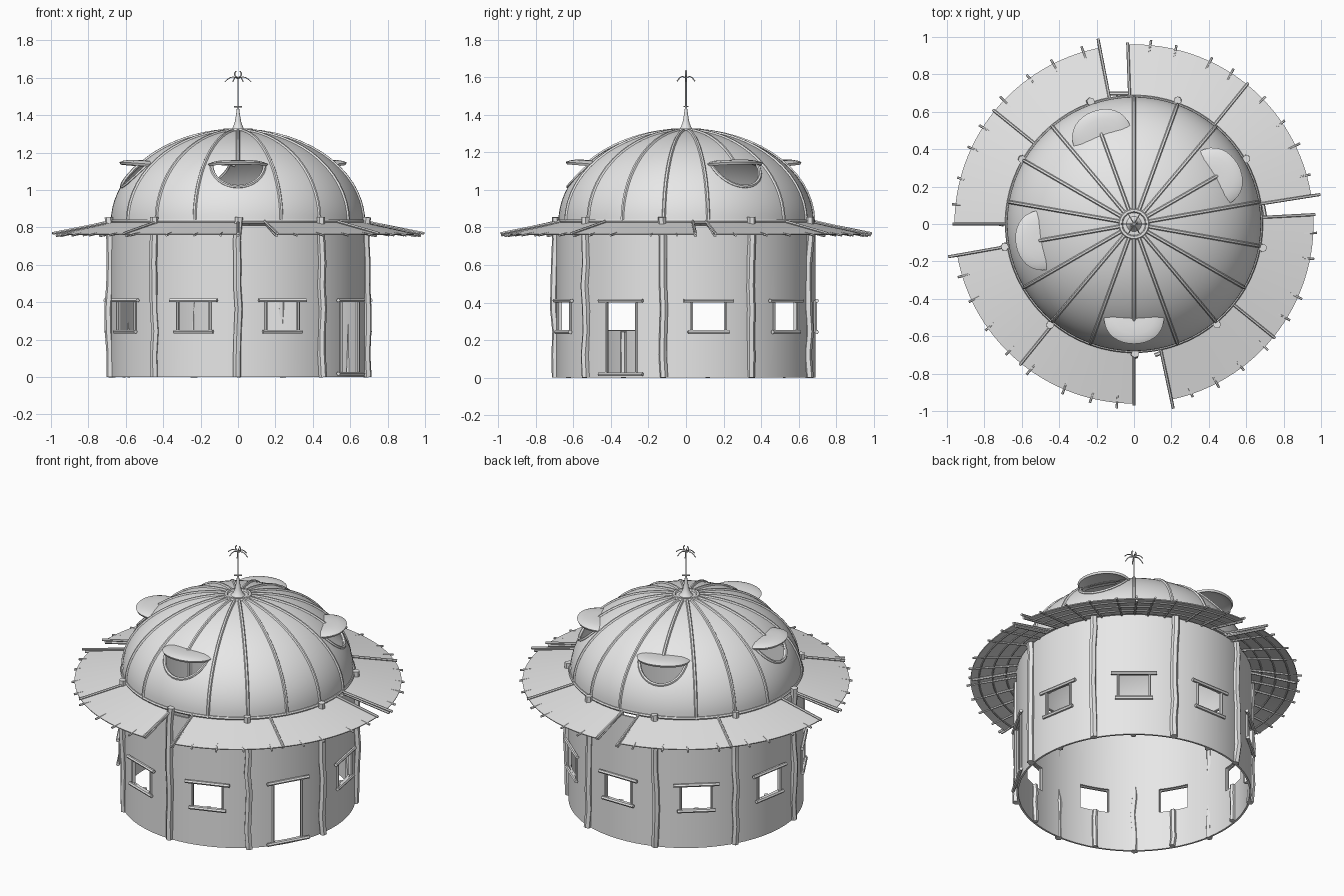
import bpy, bmesh, math, random
from math import sin, cos, radians, pi, sqrt
from mathutils import Vector, Matrix

random.seed(4)
if "Cube" in bpy.data.objects:
    bpy.data.objects.remove(bpy.data.objects["Cube"], do_unlink=True)

clay = bpy.data.materials.new("pale_grey")
clay.use_nodes = True
clay.diffuse_color = (0.8, 0.8, 0.8, 1)
clay.node_tree.nodes["Principled BSDF"].inputs["Base Color"].default_value = (0.8, 0.8, 0.8, 1)

WALL_R, BASE_Z, DOME_R, DOME_H = 0.69, 0.83, 0.68, 0.49
POSTS = [-90 + 40 * i for i in range(9)]
BAYS = [a + 20 for a in POSTS]
DOOR = -30
DORMERS = (-90, 30, 110, 190)


def polar(a, r, z, side=0.0):
    """Point at angle a, distance r outward and side along the tangent."""
    a = radians(a)
    return Vector((r * cos(a) - side * sin(a), r * sin(a) + side * cos(a), z))


def finish(obj, angle=40):
    if not obj.data.materials:
        obj.data.materials.append(clay)
    bpy.ops.object.select_all(action='DESELECT')
    obj.select_set(True)
    bpy.context.view_layer.objects.active = obj
    bpy.ops.object.convert(target='MESH')
    bpy.ops.object.shade_smooth_by_angle(angle=radians(angle))
    return obj


def tubes(name, paths, radius, sides=8, closed=False):
    """Round sticks along point paths, all in one object."""
    cu = bpy.data.curves.new(name, 'CURVE')
    cu.dimensions = '3D'
    cu.bevel_depth = radius
    cu.bevel_resolution = max(0, sides // 4 - 1) if sides > 4 else 0
    cu.use_fill_caps = True
    for path in paths:
        sp = cu.splines.new('POLY')
        sp.points.add(len(path) - 1)
        sp.use_cyclic_u = closed
        for p, co in zip(sp.points, path):
            p.co = (*co, 1)
    obj = bpy.data.objects.new(name, cu)
    bpy.context.collection.objects.link(obj)
    return finish(obj)


def grid(name, rows, thick=0, closed=False, keep=lambda i, j: True, cutters=()):
    """Surface through rows of points, optionally thickened and cut."""
    bm = bmesh.new()
    vs = [[bm.verts.new(p) for p in row] for row in rows]
    n = len(rows[0])
    for i in range(len(rows) - 1):
        for j in range(n if closed else n - 1):
            if keep(i, j):
                k = (j + 1) % n
                bm.faces.new((vs[i][j], vs[i][k], vs[i + 1][k], vs[i + 1][j]))
    bmesh.ops.remove_doubles(bm, verts=bm.verts, dist=1e-5)
    loose = [v for v in bm.verts if not v.link_faces]
    bmesh.ops.delete(bm, geom=loose, context='VERTS')
    me = bpy.data.meshes.new(name)
    bm.to_mesh(me)
    bm.free()
    obj = bpy.data.objects.new(name, me)
    bpy.context.collection.objects.link(obj)
    if thick:
        mod = obj.modifiers.new("thickness", 'SOLIDIFY')
        mod.thickness, mod.offset = thick, -1
    for c in cutters:
        mod = obj.modifiers.new("cut", 'BOOLEAN')
        mod.operation, mod.object, mod.solver = 'DIFFERENCE', c, 'EXACT'
    return finish(obj)


def ring(r, z, n=72):
    return [polar(360 * i / n, r, z) for i in range(n)]


def dome_r(z):
    return DOME_R * sqrt(max(0, 1 - ((z - BASE_Z) / DOME_H) ** 2))


def wobble(a, r, z0, z1, n=7, amt=0.007):
    return [polar(a, r + random.uniform(-amt, amt), z0 + (z1 - z0) * i / n,
                  random.uniform(-amt, amt)) for i in range(n + 1)]


# Round wall with door and window openings
STEP, LEVELS = 2.5, (0, 0.025, 0.25, 0.405, 0.81)


def wall_keep(i, j):
    mid = (j + 0.5) * STEP
    for a in BAYS:
        if abs((mid - a + 180) % 360 - 180) < 7.5:
            return not (i == 2 or (a == DOOR and i == 1))
    return True


grid("wall", [[polar(j * STEP, WALL_R, z) for j in range(144)] for z in LEVELS],
     0.012, True, wall_keep)

# Rough posts, and short props inside under the windows
tubes("wall_posts", [wobble(a, 0.697, 0, 0.855) for a in POSTS], 0.022)
tubes("window_props", [wobble(a, 0.668, 0, 0.245, 4, 0.004) for a in BAYS if a != DOOR], 0.017)

# Door and window frames
beams, jambs = [], []
for a in BAYS:
    low = 0.018 if a == DOOR else 0.243
    for z, half in ((0.41, 0.135), (low, 0.135 if a == DOOR else 0.112)):
        beams.append([polar(a, 0.697, z, -half), polar(a, 0.697, z, half)])
    for s in (-0.092, 0.092):
        jambs.append([polar(a, 0.69, low, s), polar(a, 0.69, 0.41, s)])
tubes("lintels_and_sills", beams, 0.011)
tubes("frame_jambs", jambs, 0.008)

# Dome shell with half-round dormer openings
cutters = []
for a in DORMERS:
    arc = [(0.14 * cos(pi * i / 16), 1.135 - 0.115 * sin(pi * i / 16)) for i in range(17)]
    bm = bmesh.new()
    face = bm.faces.new([bm.verts.new(polar(a, 0.4, z, s)) for s, z in arc])
    out = bmesh.ops.extrude_face_region(bm, geom=[face])
    bmesh.ops.translate(bm, vec=polar(a, 0.4, 0),
                        verts=[v for v in out["geom"] if isinstance(v, bmesh.types.BMVert)])
    bmesh.ops.recalc_face_normals(bm, faces=bm.faces)
    me = bpy.data.meshes.new("dormer_cutter")
    bm.to_mesh(me)
    bm.free()
    cut = bpy.data.objects.new("dormer_cutter", me)
    cut.hide_render = True
    bpy.context.collection.objects.link(cut)
    cutters.append(cut)

dome_rows = []
for i in range(21):
    t = pi / 2 * i / 20
    dome_rows.append(ring(DOME_R * cos(t), BASE_Z + DOME_H * sin(t)))
grid("dome", dome_rows, 0.01, True, cutters=cutters)
for c in cutters:
    bpy.data.objects.remove(c, do_unlink=True)

# Dome ribs, stopping above each dormer
ribs = []
for k in range(18):
    a = 10 + 20 * k
    dormer = any((a - d) % 360 == 0 for d in DORMERS)
    start = 0.7 if dormer else 0.0
    ts = [start + (1.48 - start) * i / 14 for i in range(15)]
    ribs.append([polar(a, DOME_R * cos(t), BASE_Z + DOME_H * sin(t)) for t in ts])
tubes("dome_ribs", ribs, 0.01)
tubes("dome_base_ring", [ring(DOME_R, BASE_Z + 0.005)], 0.01, closed=True)
tubes("crown_ring", [ring(0.072, 1.318, 32)], 0.012, closed=True)

# Dormer rims and visor hoods
rims = []
for a in DORMERS:
    path = []
    for i in range(17):
        s, z = 0.142 * cos(pi * i / 16), 1.135 - 0.117 * sin(pi * i / 16)
        path.append(polar(a, sqrt(dome_r(z) ** 2 - s * s), z, s))
    rims.append(path)
    rows = []
    for k in (0, 0.4, 0.7, 0.88, 0.97, 1):
        row = []
        for i in range(17):
            t = pi * i / 16
            u = 0.155 * k * sin(t) ** 0.75
            row.append(polar(a, 0.48 + u, 1.142 + 0.08 * u - 0.018 * k ** 5, 0.155 * k * cos(t)))
        rows.append(row[::-1])
    grid("dormer_hood", rows, 0.014)
tubes("dormer_rims", rims, 0.01)

# Eave panels: pairs meeting at a seam, pairs split by open gaps
PANELS = ((9, 51), (51, 92), (101, 141), (141, 180), (190, 231), (231, 270), (282, 321), (321, 363))
IN_R, OUT_R = 0.675, 0.96


def eave_z(r):
    return 0.828 - 0.063 * (r - IN_R) / (OUT_R - IN_R)


rafters, edges, purlins = [], [], []
for n, (a0, a1) in enumerate(PANELS):
    arc = [a0 + (a1 - a0) * i / 16 for i in range(17)]
    grid("eave_panel", [[polar(a, r, eave_z(r)) for a in arc[::-1]]
                        for r in (IN_R, 0.77, 0.865, OUT_R)], 0.006)
    for f in (0.14, 0.38, 0.62, 0.86):
        a = a0 + (a1 - a0) * f + random.uniform(-1.5, 1.5)
        rafters.append([polar(a, 0.68, 0.808), polar(a, 0.90, 0.772),
                        polar(a + random.uniform(-0.6, 0.6), random.uniform(0.975, 0.99), 0.758)])
    # Doubled sticks along gaps, loose sticks over the seams
    for a, far in ((a0, n % 2 == 0), (a1, False)):
        tip = 1.008 if far else 0.97
        edges.append([polar(a, 0.685, 0.832), polar(a, tip, 0.768)])
        edges.append([polar(a + (0.7 if far else -0.7), 0.69, 0.815), polar(a, tip - 0.02, 0.755)])
    for r in (0.75, 0.83, 0.91):
        purlins.append([polar(a, r, eave_z(r) - 0.01) for a in arc])
tubes("eave_rafters", rafters, 0.0065)
tubes("eave_edge_sticks", edges, 0.008)
tubes("eave_purlins", purlins, 0.005)

# Finial: flared foot, pole, crossbar, curled arms and open crescent
FOOT = ((0.048, 1.312), (0.03, 1.33), (0.018, 1.36), (0.011, 1.40), (0.007, 1.43), (0.004, 1.45), (0.004, 1.605))
grid("finial_pole", [ring(r, z, 16) for r, z in FOOT], 0, True)
tubes("finial_crossbar", [[polar(30, -0.022, 1.445), polar(30, 0.022, 1.445)]], 0.004)
arms = []
for a, length in ((0, 0.07), (180, 0.07), (60, 0.055), (240, 0.055), (120, 0.055), (300, 0.055)):
    arms.append([polar(a, length * i / 8, 1.595 + 0.012 * sin(pi * i / 8) - 0.016 * (i / 8) ** 2)
                 for i in range(9)])
tubes("finial_arms", arms, 0.003)
moon = [Vector((0.018 * sin(t), 0, 1.62 - 0.018 * cos(t)))
        for t in [-2.6 + 5.2 * i / 16 for i in range(17)]]
tubes("finial_crescent", [moon], 0.004)
